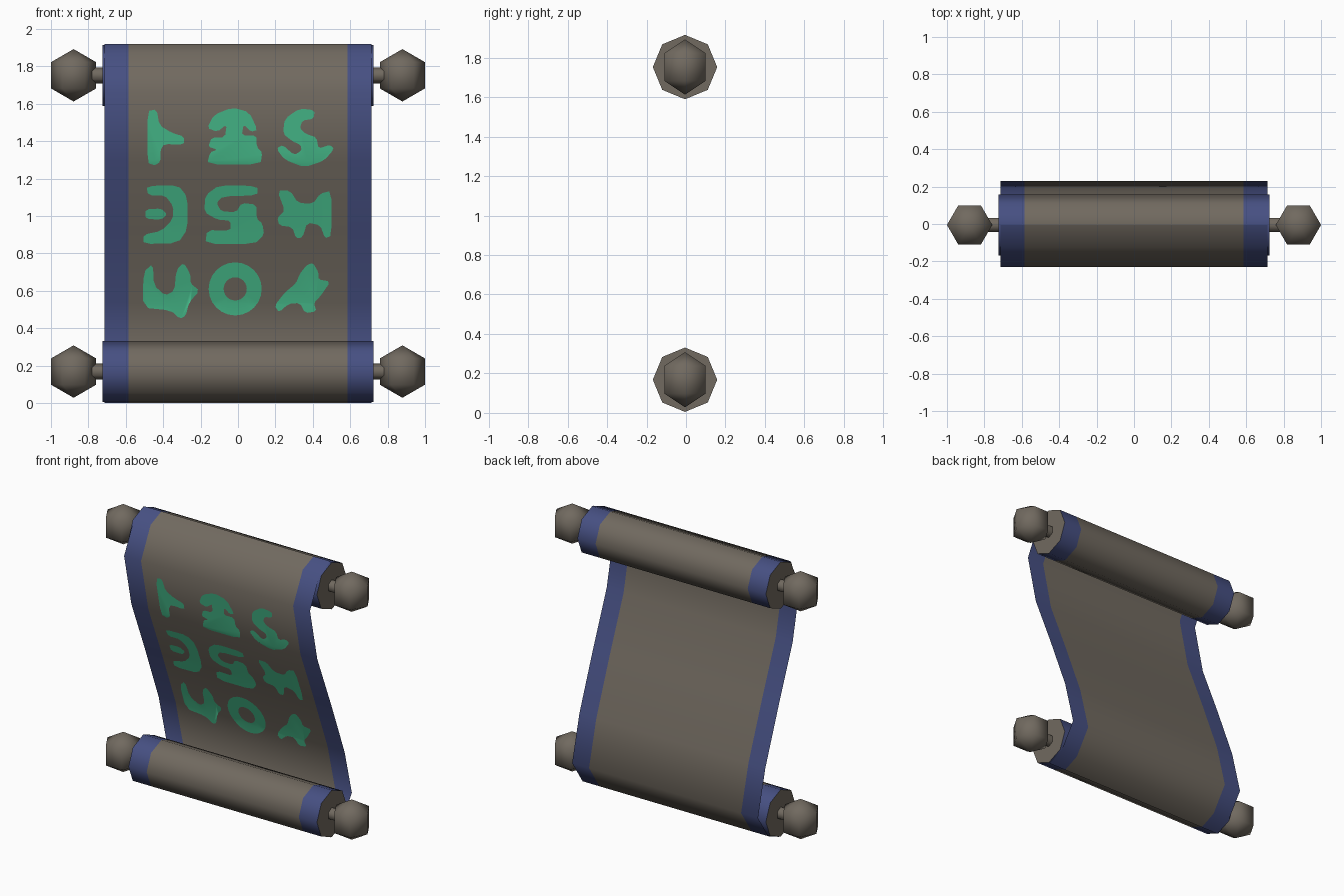
import bpy, bmesh, math
from mathutils import Vector

if "Cube" in bpy.data.objects:
    bpy.data.objects.remove(bpy.data.objects["Cube"])


def material(name, rgb):
    m = bpy.data.materials.new(name)
    m.diffuse_color = (*rgb, 1)
    m.use_nodes = True
    m.node_tree.nodes["Principled BSDF"].inputs["Base Color"].default_value = m.diffuse_color
    return m


PARCHMENT = material("grey_parchment", (0.165, 0.143, 0.116))
BLUE = material("blue_border", (0.062, 0.080, 0.225))
GREEN = material("green_ink", (0.070, 0.560, 0.290))

BORDER = 0.585          # blue begins at this |x|
ROLL_Y = -0.005
TOP_Z, LOW_Z = 1.752, 0.168

# Side profile of the hanging sheet (y, z), from top roll to bottom roll
PROFILE = [(-0.005, 1.92), (-0.124, 1.872), (-0.23, 1.66), (-0.15, 1.295),
           (0.0, 0.925), (0.15, 0.535), (0.23, 0.22), (0.115, 0.05), (-0.005, 0.0)]


def finish(bm, name, mats, sharp=65, band=False):
    """Turn a bmesh into an object, smooth except at sharp edges."""
    bm.normal_update()
    for f in bm.faces:
        f.smooth = True
        if band:
            side = abs(f.normal.x) < 0.5
            f.material_index = int(side and abs(f.calc_center_median().x) > BORDER)
    for e in bm.edges:
        if len(e.link_faces) == 2 and e.calc_face_angle(0) > math.radians(sharp):
            e.smooth = False
    me = bpy.data.meshes.new(name)
    bm.to_mesh(me)
    bm.free()
    for m in mats:
        me.materials.append(m)
    ob = bpy.data.objects.new(name, me)
    bpy.context.collection.objects.link(ob)
    return ob


def lathe(name, rings, sides, centre, axis, mats, band=False):
    """Revolve (distance, radius) rings around the x or z axis."""
    bm = bmesh.new()
    loops = []
    for d, r in rings:
        loop = []
        for i in range(sides):
            a = 2 * math.pi * i / sides
            c, s = r * math.cos(a), r * math.sin(a)
            p = Vector((d, s, c)) if axis == "x" else Vector((c, s, d))
            loop.append(bm.verts.new(p + Vector(centre)))
        loops.append(loop)
    for a, b in zip(loops, loops[1:]):
        for i in range(sides):
            j = (i + 1) % sides
            bm.faces.new((a[i], a[j], b[j], b[i]))
    for loop, (d, r) in ((loops[0], rings[0]), (loops[-1], rings[-1])):
        if r > 0.001:
            bm.faces.new(loop)
    bmesh.ops.remove_doubles(bm, verts=bm.verts, dist=0.0005)
    bmesh.ops.recalc_face_normals(bm, faces=bm.faces)
    return finish(bm, name, mats, band=band)


# Rolls, necks and knobs
for label, z in (("top", TOP_Z), ("bottom", LOW_Z)):
    lathe(label + "_roll", [(x, 0.163) for x in (-0.725, -BORDER, BORDER, 0.725)],
          8, (0, ROLL_Y, z), "x", [PARCHMENT, BLUE], band=True)
    for side, sx in (("left", -1), ("right", 1)):
        lathe(f"{label}_{side}_neck", [(-0.05, 0.043), (0.05, 0.043)], 6,
              (sx * 0.75, ROLL_Y, z), "x", [PARCHMENT])
        lathe(f"{label}_{side}_knob",
              [(-0.14, 0), (-0.07, 0.121), (0.07, 0.121), (0.14, 0)], 6,
              (sx * 0.879, ROLL_Y, z), "z", [PARCHMENT])

# Sheet with blue borders
bm = bmesh.new()
rows = [[bm.verts.new((x, y, z)) for x in (-0.715, -BORDER, BORDER, 0.715)]
        for y, z in PROFILE]
for a, b in zip(rows, rows[1:]):
    for i in range(3):
        bm.faces.new((a[i], b[i], b[i + 1], a[i + 1]))
finish(bm, "sheet", [PARCHMENT, BLUE], sharp=80, band=True)


def sheet_y(z):
    for (y0, z0), (y1, z1) in zip(PROFILE, PROFILE[1:]):
        if z1 <= z <= z0:
            return y0 + (y1 - y0) * (z0 - z) / (z0 - z1)
    return 0


def lay_on_sheet(bm, name):
    """Cut flat shapes at the sheet's folds and lay them just in front of it."""
    for _, z in PROFILE[2:7]:
        bmesh.ops.bisect_plane(bm, geom=bm.verts[:] + bm.edges[:] + bm.faces[:],
                               plane_co=(0, 0, z), plane_no=(0, 0, 1))
    for v in bm.verts:
        v.co.y = sheet_y(v.co.z) - 0.005
    bm.normal_update()
    for f in bm.faces:
        if f.normal.y > 0:
            f.normal_flip()
    finish(bm, name, [GREEN])


def blot(name, pts):
    """Rounded ink shape from a rough (x, z) outline."""
    out = []
    for (x0, z0), (x1, z1) in zip(pts, pts[1:] + pts[:1]):
        for t in (0.2, 0.8):
            out.append((x0 + (x1 - x0) * t, 0, z0 + (z1 - z0) * t))
    bm = bmesh.new()
    bm.faces.new([bm.verts.new(p) for p in out])
    bm.normal_update()
    bmesh.ops.triangulate(bm, faces=bm.faces[:], ngon_method="EAR_CLIP")
    lay_on_sheet(bm, name)


# Painted marks: upper row
blot("mark_upper_left", [(-.485, 1.56), (-.435, 1.57), (-.42, 1.485), (-.355, 1.445), (-.29, 1.425),
     (-.29, 1.38), (-.395, 1.385), (-.415, 1.35), (-.415, 1.29), (-.445, 1.27), (-.485, 1.285)])
blot("mark_upper_middle", [(-.165, 1.47), (-.13, 1.54), (-.03, 1.58), (.06, 1.555), (.105, 1.46),
     (.07, 1.45), (.03, 1.49), (.02, 1.43), (.1, 1.43), (.1, 1.37), (.13, 1.34), (.12, 1.275),
     (-.165, 1.275), (-.15, 1.34), (-.11, 1.355), (-.16, 1.37), (-.14, 1.42), (-.07, 1.42),
     (-.06, 1.49), (-.11, 1.45)])
blot("mark_upper_right", [(.41, 1.565), (.33, 1.575), (.25, 1.52), (.24, 1.44), (.29, 1.4),
     (.335, 1.38), (.34, 1.35), (.3, 1.325), (.24, 1.38), (.205, 1.36), (.25, 1.3), (.355, 1.26),
     (.46, 1.295), (.515, 1.36), (.49, 1.38), (.43, 1.36), (.42, 1.42), (.36, 1.44), (.33, 1.47),
     (.345, 1.51), (.405, 1.52)])
# Middle row
blot("mark_centre_left", [(-.49, 1.16), (-.32, 1.165), (-.27, 1.1), (-.27, .93), (-.32, .855),
     (-.505, .85), (-.505, .9), (-.41, .92), (-.35, .98), (-.345, 1.05), (-.39, 1.11), (-.48, 1.11)])
blot("mark_centre_left_bar", [(-.495, 1.035), (-.41, 1.04), (-.38, 1.01), (-.41, .98), (-.495, .985)])
blot("mark_centre", [(.105, 1.16), (-.1, 1.165), (-.175, 1.11), (-.18, 1.02), (-.11, .98), (-.04, .975),
     (-.04, .92), (-.165, .925), (-.175, .85), (.09, .85), (.14, .9), (.13, .96), (.1, .985),
     (.1, 1.06), (.02, 1.07), (-.01, 1.02), (-.09, 1.025), (-.115, 1.07), (-.08, 1.105), (.105, 1.11)])
blot("mark_centre_right", [(.21, 1.135), (.28, 1.135), (.32, 1.07), (.4, 1.065), (.44, 1.12),
     (.5, 1.135), (.5, .895), (.465, .88), (.44, .95), (.37, .965), (.345, .885), (.31, .88),
     (.29, .94), (.22, .95), (.21, .99), (.25, 1.03)])
# Lower row
blot("mark_lower_left", [(-.505, .7), (-.455, .745), (-.45, .63), (-.39, .575), (-.34, .6), (-.33, .71),
     (-.29, .75), (-.255, .69), (-.255, .64), (-.205, .6), (-.26, .54), (-.28, .465), (-.31, .45),
     (-.36, .495), (-.51, .51)])
blot("mark_lower_right", [(.4, .75), (.43, .7), (.43, .66), (.495, .65), (.44, .57), (.405, .535),
     (.42, .49), (.36, .48), (.33, .535), (.27, .53), (.22, .485), (.195, .52), (.25, .59),
     (.31, .64), (.33, .69), (.365, .735)])

# Ring mark in the lower middle
bm = bmesh.new()
inner, outer = ([bm.verts.new((-0.015 + r * math.cos(i * math.pi / 12), 0,
                               0.61 + r * math.sin(i * math.pi / 12))) for i in range(24)]
                for r in (0.062, 0.142))
for i in range(24):
    j = (i + 1) % 24
    bm.faces.new((inner[i], inner[j], outer[j], outer[i]))
lay_on_sheet(bm, "mark_lower_ring")
